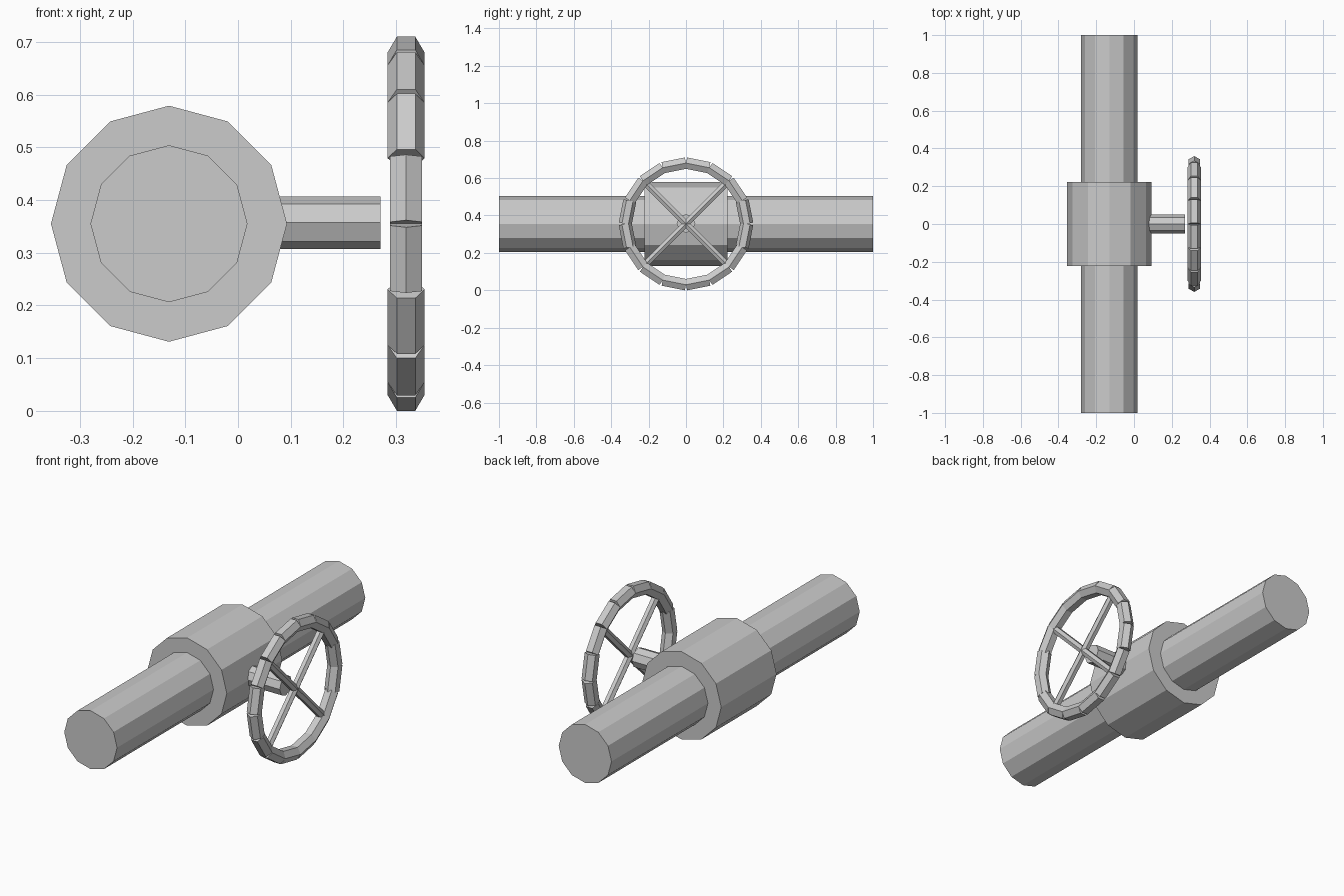
import bpy
from math import pi, tan, sin, cos
from mathutils import Vector, Matrix

cube = bpy.data.objects.get("Cube")
if cube:
    bpy.data.objects.remove(cube, do_unlink=True)

metal = bpy.data.materials.new("light_grey_metal")
metal.use_nodes = True
grey = (0.6, 0.6, 0.6, 1)
metal.diffuse_color = grey
metal.node_tree.nodes["Principled BSDF"].inputs["Base Color"].default_value = grey


def rod(name, centre, axis, side, radius, length, sides):
    """Flat-shaded prism along axis, with one corner edge towards side."""
    bpy.ops.mesh.primitive_cylinder_add(vertices=sides, radius=radius, depth=length)
    obj = bpy.context.object
    obj.name = name
    z = Vector(axis).normalized()
    y = Vector(side).normalized()
    x = y.cross(z)
    turn = Matrix((x, y, z)).transposed().to_4x4()
    obj.matrix_world = Matrix.Translation(centre) @ turn
    obj.data.materials.append(metal)
    return obj


MID = 0.355          # height of every axis
PIPE_X = -0.131
HUB = Vector((0.319, 0, MID))
UP, OUT, ALONG = (0, 0, 1), (1, 0, 0), (0, 1, 0)

# Pipe and valve body
rod("pipe", (PIPE_X, 0, MID), ALONG, UP, 0.149, 2.0, 12)
rod("valve_body", (PIPE_X, 0, MID), ALONG, UP, 0.224, 0.446, 12)

# Stem towards the hand wheel
rod("valve_stem", (0.12, 0, MID + 0.002), OUT, UP, 0.05, 0.3, 8)

# Hand wheel rim: separate straight lengths that meet at their axes
SEGMENTS = 16
RING = 0.319
for i in range(SEGMENTS):
    a = (i + 0.5) * 2 * pi / SEGMENTS
    radial = Vector((0, sin(a), cos(a)))
    tangent = Vector((0, cos(a), -sin(a)))
    # the upright lengths at the two sides are rolled corner-outwards
    side = radial if abs(radial.y) > 0.9 else OUT
    rod(f"wheel_rim_{i + 1}", HUB + radial * RING, tangent, side,
        0.035, 2 * RING * tan(pi / SEGMENTS), 6)

# Crossed spokes
for i, s in enumerate((1, -1)):
    rod(f"wheel_spoke_{i + 1}", HUB, (0, s, 1), OUT, 0.02, 2 * RING, 6)
